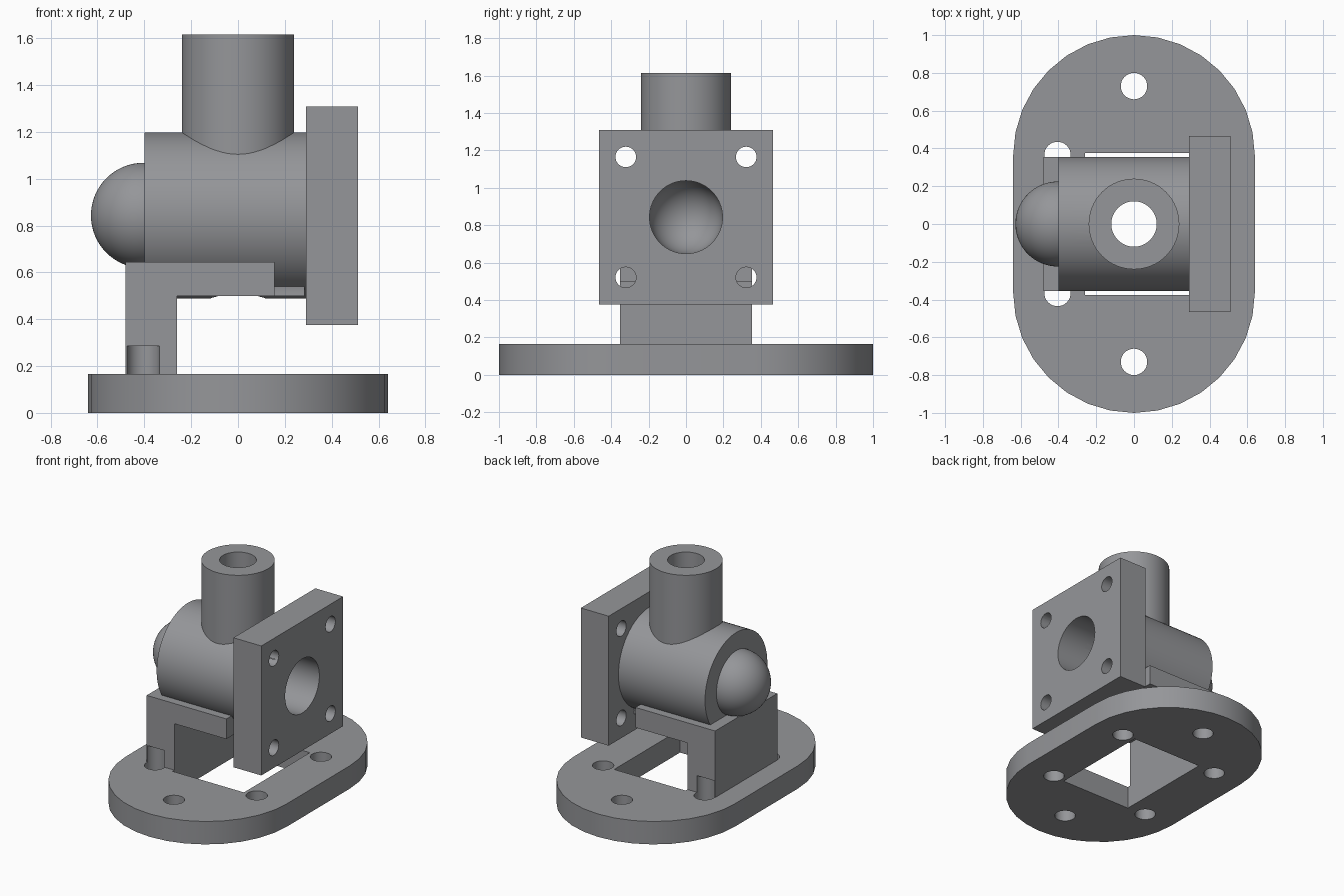
import bpy, bmesh, math
from mathutils import Matrix, Vector

if "Cube" in bpy.data.objects:
    bpy.data.objects.remove(bpy.data.objects["Cube"])

metal = bpy.data.materials.new("cast_grey")
metal.diffuse_color = (0.30, 0.305, 0.32, 1)
metal.use_nodes = True
metal.node_tree.nodes["Principled BSDF"].inputs["Base Color"].default_value = metal.diffuse_color
AXIS_Z = 0.843   # height of the horizontal bore


def make(name, bm):
    bmesh.ops.recalc_face_normals(bm, faces=bm.faces)
    me = bpy.data.meshes.new(name)
    bm.to_mesh(me)
    bm.free()
    me.materials.append(metal)
    ob = bpy.data.objects.new(name, me)
    bpy.context.collection.objects.link(ob)
    return ob


def prism(name, pts, vec):
    """Extrude a closed outline along a vector."""
    bm = bmesh.new()
    face = bm.faces.new([bm.verts.new(p) for p in pts])
    res = bmesh.ops.extrude_face_region(bm, geom=[face])
    verts = [v for v in res["geom"] if isinstance(v, bmesh.types.BMVert)]
    bmesh.ops.translate(bm, verts=verts, vec=vec)
    return make(name, bm)


def box(name, x, y, z):
    return prism(name, [(x[0], y[0], z[0]), (x[1], y[0], z[0]),
                        (x[1], y[1], z[0]), (x[0], y[1], z[0])], (0, 0, z[1] - z[0]))


def lathe(name, profile, origin, along_x=False, n=64):
    """Solid of revolution from (radius, height) points."""
    bm = bmesh.new()
    vs = [bm.verts.new((r, 0, h)) for r, h in profile]
    es = [bm.edges.new(p) for p in zip(vs, vs[1:])]
    bmesh.ops.spin(bm, geom=vs + es, cent=(0, 0, 0), axis=(0, 0, 1),
                   angle=2 * math.pi, steps=n, use_duplicate=False)
    bmesh.ops.remove_doubles(bm, verts=bm.verts, dist=1e-5)
    if along_x:
        bm.transform(Matrix.Rotation(math.pi / 2, 4, 'Y'))
    bm.transform(Matrix.Translation(Vector(origin)))
    return make(name, bm)


def rod(name, r, start, length, along_x=False, n=64):
    return lathe(name, [(0, 0), (r, 0), (r, length), (0, length)], start, along_x, n)


def cut(ob, cutters):
    for c in cutters:
        m = ob.modifiers.new("cut", 'BOOLEAN')
        m.operation, m.solver, m.object = 'DIFFERENCE', 'EXACT', c


# cutters: horizontal bore with round end, vertical bore, bolt holes
arc = [(0.195 * math.sin(i * math.pi / 24), -0.195 * math.cos(i * math.pi / 24))
       for i in range(13)]
bore = lathe("bore_cutter", arc + [(0.195, 1.0), (0, 1.0)], (-0.4, 0, AXIS_Z), True)
vertical_bore = rod("vertical_bore_cutter", 0.12, (0, 0, 0.4), 1.4)
base_holes = [rod("base_hole_cutter", 0.07, (x, y, -0.1), 0.385, n=32)
              for x, y in [(0, 0.73), (0, -0.73)] +
              [(sx * 0.405, sy * 0.365) for sx in (-1, 1) for sy in (-1, 1)]]
opening = box("opening_cutter", (-0.26, 0.31), (-0.375, 0.375), (-0.1, 0.3))
corners = [(sy * 0.322, AXIS_Z + sz * 0.322) for sy in (-1, 1) for sz in (-1, 1)]
flange_holes = [rod("flange_hole_cutter", 0.055, (0.2, y, z), 0.5, True, 32)
                for y, z in corners]
clearances = [rod("bolt_clearance_cutter", 0.14, (0.155, y, z), 0.3, True, 32)
              for y, z in corners if z < AXIS_Z]
helpers = [bore, vertical_bore, opening] + base_holes + flange_holes + clearances

# oval base plate with window and six bolt holes
outline = [(0.64 * math.cos(i * math.pi / 16),
            0.64 * math.sin(i * math.pi / 16) + side * 0.36, 0)
           for side, rng in ((1, range(0, 17)), (-1, range(16, 33))) for i in rng]
base = prism("base_plate", outline, (0, 0, 0.165))
cut(base, [opening] + base_holes)

# angled support: upright wall plus shelf under the body
angle = [(-0.48, 0.16), (-0.26, 0.16), (-0.26, 0.5), (0.285, 0.5),
         (0.285, 0.645), (-0.48, 0.645)]
support = prism("support_bracket", [(x, -0.354, z) for x, z in angle], (0, 0.708, 0))
cut(support, base_holes[2:] + clearances + [vertical_bore])

# valve body, its domed end, square flange and top pipe
body = rod("body", 0.355, (-0.4, 0, AXIS_Z), 0.7, True)
cut(body, [bore, vertical_bore])

dome_arc = [(0.225 * math.sin(i * math.pi / 32), -0.225 * math.cos(i * math.pi / 32))
            for i in range(17)]
dome = lathe("domed_end", dome_arc + [(0.225, 0.03), (0, 0.03)], (-0.403, 0, AXIS_Z), True)
cut(dome, [bore])

flange = box("square_flange", (0.29, 0.512), (-0.466, 0.466), (0.376, 1.309))
cut(flange, [bore] + flange_holes)

pipe = rod("top_pipe", 0.24, (0, 0, 1.09), 0.525)
cut(pipe, [vertical_bore])

# bake the cuts, drop the helpers, smooth round faces
parts = [base, support, body, dome, flange, pipe]
bpy.context.view_layer.update()
deps = bpy.context.evaluated_depsgraph_get()
baked = [bpy.data.meshes.new_from_object(p.evaluated_get(deps)) for p in parts]
for p, me in zip(parts, baked):
    p.modifiers.clear()
    p.data = me
for h in helpers:
    bpy.data.objects.remove(h)
for p in parts:
    bpy.ops.object.select_all(action='DESELECT')
    p.select_set(True)
    bpy.context.view_layer.objects.active = p
    bpy.ops.object.shade_smooth_by_angle(angle=math.radians(30))
